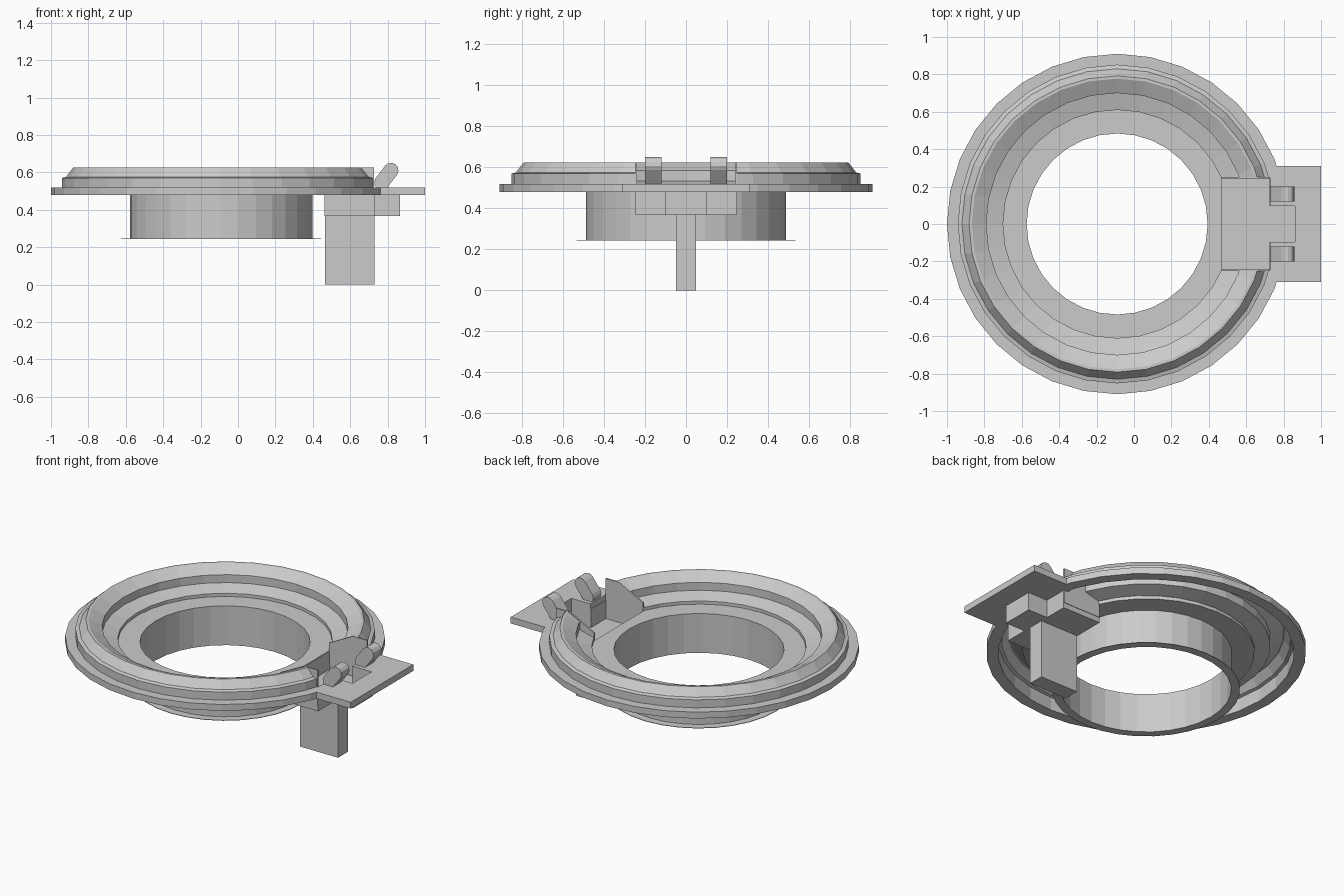
import bpy, bmesh, math

default = bpy.data.objects.get("Cube")
if default:
    bpy.data.objects.remove(default, do_unlink=True)

RING_X = -0.09      # centre of the ring
SEGMENTS = 32


def finish(name, bm):
    bmesh.ops.recalc_face_normals(bm, faces=bm.faces[:])
    mesh = bpy.data.meshes.new(name)
    bm.to_mesh(mesh)
    bm.free()
    obj = bpy.data.objects.new(name, mesh)
    bpy.context.collection.objects.link(obj)
    return obj


def box(name, x, y, z):
    """Box from (min, max) pairs."""
    bm = bmesh.new()
    bmesh.ops.create_cube(bm, size=1)
    for v in bm.verts:
        for axis, (low, high) in enumerate((x, y, z)):
            v.co[axis] = high if v.co[axis] > 0 else low
    return finish(name, bm)


def prism(name, outline, y0, y1):
    """Extrude an x-z outline along y."""
    bm = bmesh.new()
    face = bm.faces.new([bm.verts.new((x, y0, z)) for x, z in outline])
    out = bmesh.ops.extrude_face_region(bm, geom=[face])
    moved = [v for v in out["geom"] if isinstance(v, bmesh.types.BMVert)]
    bmesh.ops.translate(bm, verts=moved, vec=(0, y1 - y0, 0))
    # Keep the starting cap so that the prism is closed
    if not face.is_valid:
        bmesh.ops.holes_fill(bm, edges=bm.edges[:], sides=0)
    return finish(name, bm)


def lathe(name, profile):
    """Revolve a closed r-z profile about the ring axis."""
    bm = bmesh.new()
    rings = []
    for i in range(SEGMENTS):
        a = math.tau * i / SEGMENTS
        rings.append([bm.verts.new((RING_X + r * math.cos(a), r * math.sin(a), z))
                      for r, z in profile])
    n = len(profile)
    for i in range(SEGMENTS):
        a, b = rings[i], rings[(i + 1) % SEGMENTS]
        for j in range(n):
            k = (j + 1) % n
            bm.faces.new((a[j], b[j], b[k], a[k]))
    return finish(name, bm)


def combine(target, tools, operation):
    """Boolean the tools into the target and discard them."""
    for tool in tools:
        mod = target.modifiers.new("boolean", "BOOLEAN")
        mod.operation = operation
        mod.solver = "EXACT"
        mod.object = tool
        tool.hide_render = True
    graph = bpy.context.evaluated_depsgraph_get()
    mesh = bpy.data.meshes.new_from_object(target.evaluated_get(graph))
    target.modifiers.clear()
    target.data = mesh
    for tool in tools:
        bpy.data.objects.remove(tool, do_unlink=True)


# Thin stepped ring with a collar and a flat lip at the collar's foot
ring = lathe("ring_frame", [
    (0.484, 0.243), (0.535, 0.243), (0.535, 0.246), (0.488, 0.246),
    (0.488, 0.482), (0.618, 0.482), (0.618, 0.503), (0.708, 0.528),
    (0.708, 0.578), (0.778, 0.615), (0.787, 0.615), (0.824, 0.567),
    (0.842, 0.562), (0.842, 0.48), (0.91, 0.48), (0.91, 0.52),
    (0.852, 0.52), (0.852, 0.57), (0.83, 0.576), (0.792, 0.625),
    (0.777, 0.625), (0.70, 0.585), (0.70, 0.535), (0.61, 0.51),
    (0.61, 0.49), (0.484, 0.49)])

# Hinge plate joined to the flange
plate = box("hinge_plate", (0.70, 1.0), (-0.31, 0.31), (0.48, 0.52))
combine(ring, [plate], "UNION")

# Opening for the hinge pocket
combine(ring, [
    box("notch_cutter", (0.465, 0.73), (-0.243, 0.243), (0.36, 0.70)),
    box("clearance_cutter", (0.70, 0.84), (-0.243, 0.243), (0.52, 0.70)),
    box("slot_cutter", (0.71, 0.862), (-0.095, 0.095), (0.36, 0.70)),
], "DIFFERENCE")

# Thin-walled T-shaped pocket, open at the top
pocket = box("hinge_pocket", (0.463, 0.73), (-0.247, 0.247), (0.367, 0.488))
combine(pocket, [box("pocket_tongue", (0.70, 0.867), (-0.1, 0.1), (0.367, 0.488))],
        "UNION")
combine(pocket, [
    box("pocket_cutter", (0.468, 0.725), (-0.242, 0.242), (0.373, 0.60)),
    box("tongue_cutter", (0.70, 0.862), (-0.095, 0.095), (0.373, 0.60)),
], "DIFFERENCE")

# Support leg, its top showing through the pocket floor
box("support_leg", (0.465, 0.73), (-0.05, 0.05), (0, 0.376))

# Outline of a tilted hinge lug with rounded ends
lug = []
low, high, radius = (0.768, 0.545), (0.818, 0.611), 0.04
tilt = math.atan2(high[1] - low[1], high[0] - low[0])
for centre, start in ((high, tilt - math.pi / 2), (low, tilt + math.pi / 2)):
    for i in range(7):
        a = start + math.pi * i / 6
        lug.append((centre[0] + radius * math.cos(a), centre[1] + radius * math.sin(a)))

# Walls closing the cut ring, and the hinge lugs
wall = [(0.465, 0.40), (0.465, 0.54), (0.63, 0.625), (0.727, 0.625), (0.727, 0.40)]
for side, sign in (("left", 1), ("right", -1)):
    prism("pocket_wall_" + side, wall, sign * 0.24, sign * 0.25)
    prism("hinge_lug_" + side, lug, sign * 0.12, sign * 0.20)
